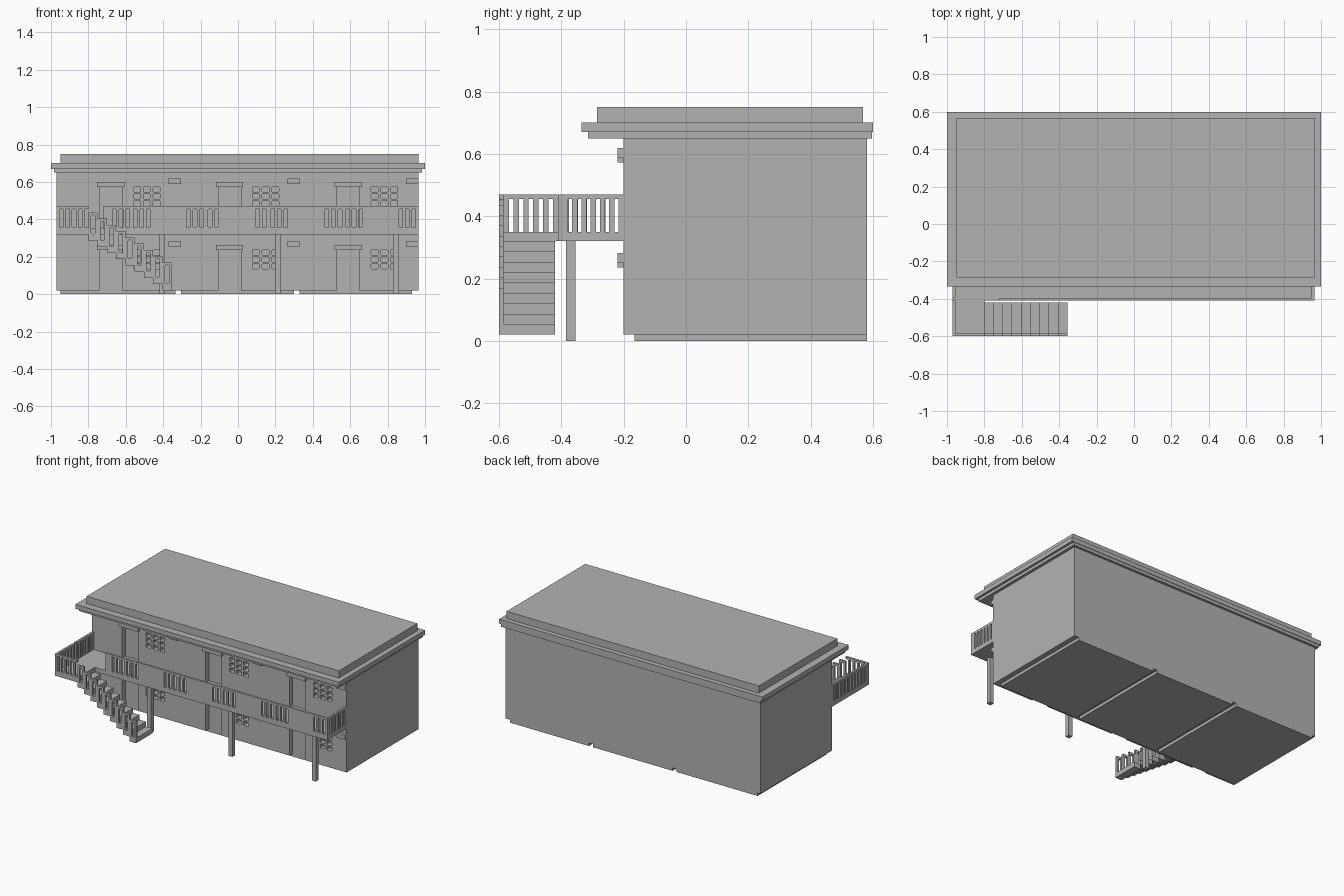
import bpy, bmesh
from mathutils import Vector

old = bpy.data.objects.get("Cube")
if old:
    bpy.data.objects.remove(old)

GREY = (0.45, 0.45, 0.45, 1)
mat = bpy.data.materials.new("plain_grey")
mat.use_nodes = True
mat.diffuse_color = GREY
mat.node_tree.nodes["Principled BSDF"].inputs["Base Color"].default_value = GREY


def boxes(name, ranges, round_axis=None):
    """One object made of boxes, each given as (x0, x1, y0, y1, z0, z1)."""
    bm = bmesh.new()
    for x0, x1, y0, y1, z0, z1 in ranges:
        verts = bmesh.ops.create_cube(bm, size=1)["verts"]
        for v in verts:
            v.co = Vector((x0 if v.co.x < 0 else x1,
                           y0 if v.co.y < 0 else y1,
                           z0 if v.co.z < 0 else z1))
    if round_axis is not None:
        edges = [e for e in bm.edges
                 if abs((e.verts[0].co - e.verts[1].co).normalized()[round_axis]) > 0.9]
        bmesh.ops.bevel(bm, geom=edges, offset=0.005, segments=2,
                        profile=0.5, affect='EDGES')
    bmesh.ops.recalc_face_normals(bm, faces=bm.faces)
    mesh = bpy.data.meshes.new(name)
    bm.to_mesh(mesh)
    bm.free()
    mesh.materials.append(mat)
    obj = bpy.data.objects.new(name, mesh)
    bpy.context.scene.collection.objects.link(obj)
    return obj


def cut(target, ranges, round_axis=None):
    """Cut box-shaped openings out of the target."""
    cutter = boxes("cutter", ranges, round_axis)
    cutter.hide_render = True
    mod = target.modifiers.new("openings", 'BOOLEAN')
    mod.operation = 'DIFFERENCE'
    mod.solver = 'EXACT'
    mod.object = cutter
    bpy.context.view_layer.objects.active = target
    bpy.ops.object.modifier_apply(modifier=mod.name)
    bpy.data.objects.remove(cutter)


LEFT, RIGHT = -0.97, 0.965      # wall ends
WALL, RECESS = -0.2, -0.165     # front wall and back of its recesses
EDGE, OUT = -0.41, -0.6         # balcony edge and landing edge
FLOOR, SLAB, RAIL = 0.35, 0.03, 0.47
THIN = 0.015
STOREY = 0.337
BAYS = [-0.68, -0.045, 0.59]    # door centres

# Foundation pads
boxes("foundation", [(x0, x1, RECESS, 0.58, 0, 0.022)
                     for x0, x1 in ((-0.95, -0.335), (-0.305, 0.3), (0.33, 0.93))])

# House body with door and window recesses
body = boxes("house_body", [(LEFT, RIGHT, WALL, 0.58, 0.02, 0.65)])
doors, panes, lintels, vents = [], [], [], []
for bay in BAYS:
    for level in (0, STOREY):
        sill = FLOOR if level else 0.01
        doors.append((bay - 0.06, bay + 0.06, -0.3, RECESS, sill, level + 0.236))
        lintels.append((bay - 0.073, bay + 0.073, -0.22, WALL, level + 0.235, level + 0.262))
        vents.append((bay + 0.309, bay + 0.375, -0.22, WALL, level + 0.252, level + 0.282))
        for col in range(3):
            for row in range(3):
                x = bay + 0.122 + col * 0.052
                z = level + 0.135 + row * 0.037
                panes.append((x, x + 0.037, -0.3, RECESS, z, z + 0.027))
cut(body, doors)
cut(body, panes, 1)
boxes("door_lintels", lintels)
boxes("wall_vents", vents)

# Stepped flat roof
boxes("eave_band", [(-0.985, 0.985, -0.315, 0.597, 0.65, 0.67)])
boxes("roof_slab", [(-1, 1, -0.335, 0.6, 0.67, 0.7)])
boxes("roof_cap", [(-0.95, RIGHT, -0.285, 0.567, 0.7, 0.75)])

# Balcony floor, landing and posts
boxes("balcony_floor", [(LEFT, RIGHT, EDGE, WALL, FLOOR - SLAB, FLOOR)])
boxes("landing", [(LEFT, -0.8, OUT, EDGE, FLOOR - SLAB, FLOOR)])
boxes("balcony_posts", [(x - 0.015, x + 0.015, -0.385, -0.355, 0, FLOOR - SLAB)
                        for x in (-0.405, 0.212, 0.845)])

# Front balcony parapet with groups of slots
parapet = boxes("balcony_parapet", [(-0.72, RIGHT, EDGE, EDGE + THIN, FLOOR, RAIL)])
slots = []
for start, count in ((-0.67, 3), (-0.56, 3), (-0.275, 3), (-0.16, 2), (0.095, 2),
                     (0.175, 3), (0.465, 3), (0.575, 3), (0.86, 3)):
    for i in range(count):
        x = start + i * 0.035
        slots.append((x, x + 0.02, -0.5, -0.3, FLOOR + 0.005, 0.456))
cut(parapet, slots, 1)

# Landing front parapet
landing_rail = boxes("landing_parapet", [(LEFT, -0.8, OUT, OUT + THIN, FLOOR, RAIL)])
cut(landing_rail, [(x, x + 0.02, -0.7, -0.5, FLOOR + 0.005, 0.456)
                   for x in (-0.955 + i * 0.034 for i in range(5))], 1)


# Side railings: top rail plus evenly spaced balusters
def side_railing(name, x, y0, y1, count):
    parts = [(x, x + THIN, y0, y1, 0.455, RAIL)]
    pitch = (y1 - y0 - 0.017) / count
    for i in range(count + 1):
        y = y0 + i * pitch
        parts.append((x, x + THIN, y, y + 0.017, FLOOR, 0.455))
    boxes(name, parts)


side_railing("landing_side_railing", LEFT, OUT + THIN, EDGE, 5)
side_railing("balcony_railing_right", LEFT, EDGE + 0.017, WALL, 6)
side_railing("balcony_railing_left", RIGHT - THIN, EDGE + THIN, WALL, 6)

# Stairs with a stepped outer railing
STEPS, TREAD, RISE = 9, 0.0495, 0.0333
treads, panels, holes = [], [], []
for i in range(STEPS):
    x = -0.8 + i * TREAD
    z = FLOOR - SLAB - (i + 1) * RISE
    treads.append((x, x + TREAD, OUT + THIN, -0.42, z, z + RISE))
    panels.append((x, x + TREAD, OUT, OUT + THIN, z, z + 0.15))
    holes.append((x + 0.015, x + 0.035, -0.7, -0.5, z + 0.036, z + 0.136))
boxes("stair_treads", treads)
for panel, hole in zip(panels, holes):
    cut(boxes("stair_railing_panel", [panel]), [hole], 1)
